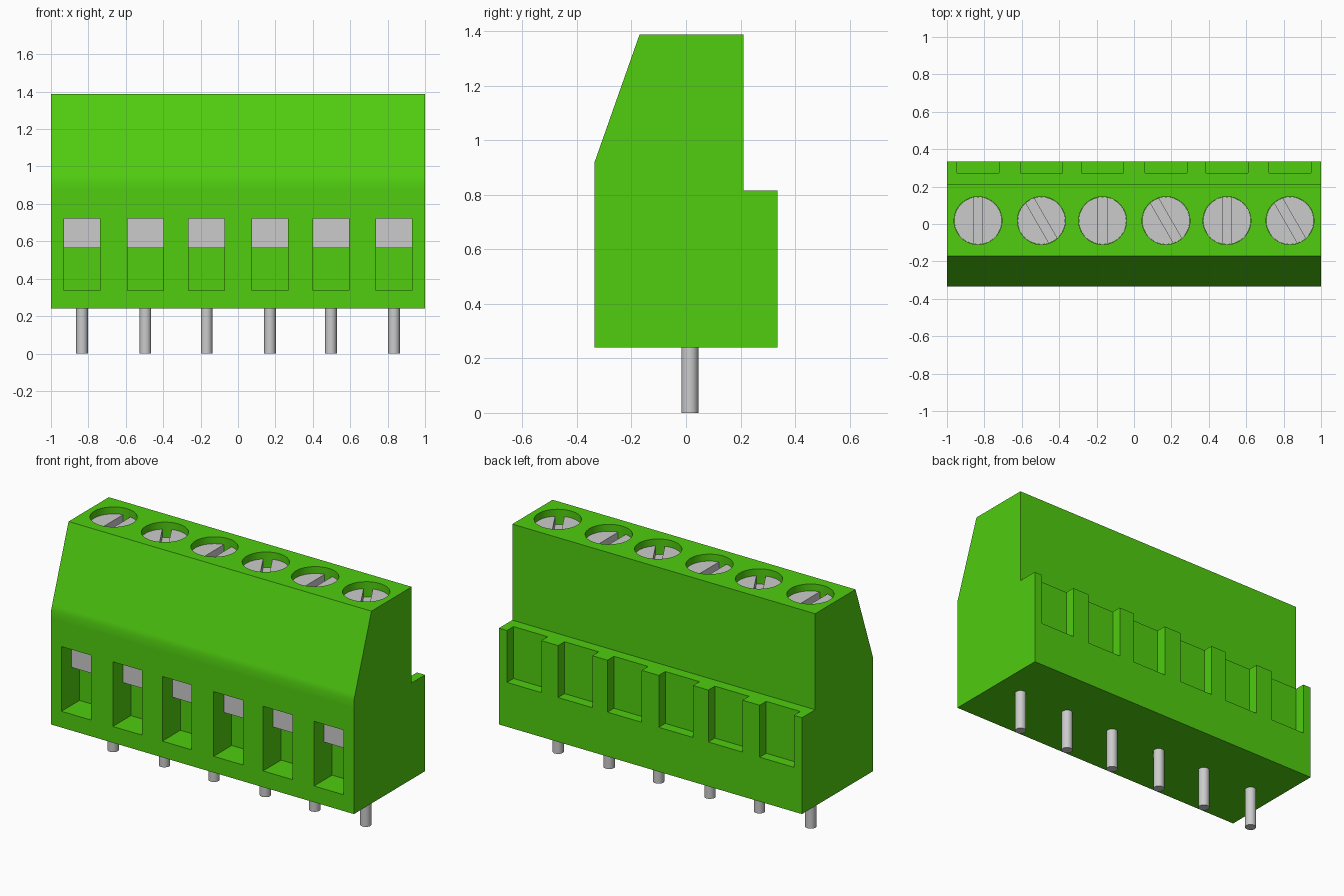
import bpy, bmesh, math
from mathutils import Matrix, Vector

if "Cube" in bpy.data.objects:
    bpy.data.objects.remove(bpy.data.objects["Cube"], do_unlink=True)


def material(name, colour):
    m = bpy.data.materials.new(name)
    m.use_nodes = True
    m.diffuse_color = (*colour, 1)
    m.node_tree.nodes["Principled BSDF"].inputs["Base Color"].default_value = (*colour, 1)
    return m


GREEN = material("green plastic", (0.08, 0.61, 0.005))
METAL = material("light grey metal", (0.6, 0.6, 0.6))


def add_box(bm, lo, hi, turn=0.0):
    lo, hi = Vector(lo), Vector(hi)
    place = Matrix.Translation((lo + hi) / 2) @ Matrix.Rotation(turn, 4, "Z")
    bmesh.ops.create_cube(bm, size=1, matrix=place @ Matrix.Diagonal((*(hi - lo), 1)))


def add_cylinder(bm, x, y, z0, z1, radius, sides):
    bmesh.ops.create_cone(bm, cap_ends=True, segments=sides, radius1=radius, radius2=radius,
                          depth=z1 - z0, matrix=Matrix.Translation((x, y, (z0 + z1) / 2)))


def finish(bm, name, mat):
    bmesh.ops.recalc_face_normals(bm, faces=bm.faces)
    mesh = bpy.data.meshes.new(name)
    bm.to_mesh(mesh)
    bm.free()
    mesh.materials.append(mat)
    obj = bpy.data.objects.new(name, mesh)
    bpy.context.collection.objects.link(obj)
    return obj


def activate(obj):
    bpy.ops.object.select_all(action="DESELECT")
    obj.select_set(True)
    bpy.context.view_layer.objects.active = obj


def cut(obj, cutter):
    activate(obj)
    mod = obj.modifiers.new("cut", "BOOLEAN")
    mod.operation = "DIFFERENCE"
    mod.solver = "EXACT"
    mod.object = cutter
    bpy.ops.object.modifier_apply(modifier=mod.name)
    bpy.data.objects.remove(cutter, do_unlink=True)


def smooth(obj):
    activate(obj)
    bpy.ops.object.shade_smooth_by_angle(angle=math.radians(30))


# Shared layout of the six terminals
CENTRES = [-0.834, -0.495, -0.168, 0.171, 0.497, 0.834]
FRONT, BACK, BASE, STEP, TOP = -0.335, 0.335, 0.24, 0.815, 1.388
SCREW_Y, SCREW_R, SCREW_TOP = 0.018, 0.128, 1.347
HALF_WINDOW, WINDOW_LOW, WINDOW_HIGH = 0.097, 0.337, 0.723
POCKET_BACK = -0.165

# Housing: side profile extruded along x, with a soft crease at the front slope
profile = [(FRONT, BASE), (BACK, BASE), (BACK, STEP), (0.21, STEP), (0.21, TOP),
           (-0.17, TOP), (-0.324, 0.951), (FRONT, 0.92), (FRONT, 0.87)]
bm = bmesh.new()
end = bm.faces.new([bm.verts.new((-1, y, z)) for y, z in profile])
side = bmesh.ops.extrude_face_region(bm, geom=[end])["geom"]
bmesh.ops.translate(bm, vec=(2, 0, 0), verts=[v for v in side if isinstance(v, bmesh.types.BMVert)])
housing = finish(bm, "housing", GREEN)

# Wire pockets, screw holes and back notches
bm = bmesh.new()
for x in CENTRES:
    add_box(bm, (x - HALF_WINDOW, FRONT - 0.1, WINDOW_LOW), (x + HALF_WINDOW, POCKET_BACK, WINDOW_HIGH))
    add_cylinder(bm, x, SCREW_Y, 1.25, TOP + 0.1, SCREW_R, 48)
    add_box(bm, (x - 0.113, 0.274, 0.505), (x + 0.113, BACK + 0.1, STEP + 0.1))
cut(housing, finish(bm, "housing_cutter", GREEN))
smooth(housing)
weighted = housing.modifiers.new("weighted normals", "WEIGHTED_NORMAL")
weighted.keep_sharp = True

for i, x in enumerate(CENTRES):
    # Slotted screw; every second one is turned
    bm = bmesh.new()
    add_cylinder(bm, x, SCREW_Y, 1.245, SCREW_TOP, SCREW_R - 0.001, 48)
    screw = finish(bm, f"screw_{i + 1}", METAL)
    bm = bmesh.new()
    add_box(bm, (x - 0.025, SCREW_Y - 0.2, SCREW_TOP - 0.05), (x + 0.025, SCREW_Y + 0.2, SCREW_TOP + 0.1),
            math.radians(30) if i % 2 else 0)
    cut(screw, finish(bm, "slot_cutter", METAL))
    smooth(screw)

    # Clamp plate in the upper part of the wire pocket
    bm = bmesh.new()
    add_box(bm, (x - HALF_WINDOW, -0.24, 0.563), (x + HALF_WINDOW, POCKET_BACK + 0.01, WINDOW_HIGH))
    finish(bm, f"clamp_{i + 1}", METAL)

    # Solder pin
    bm = bmesh.new()
    add_cylinder(bm, x, 0.014, 0, BASE + 0.01, 0.031, 24)
    smooth(finish(bm, f"pin_{i + 1}", METAL))
